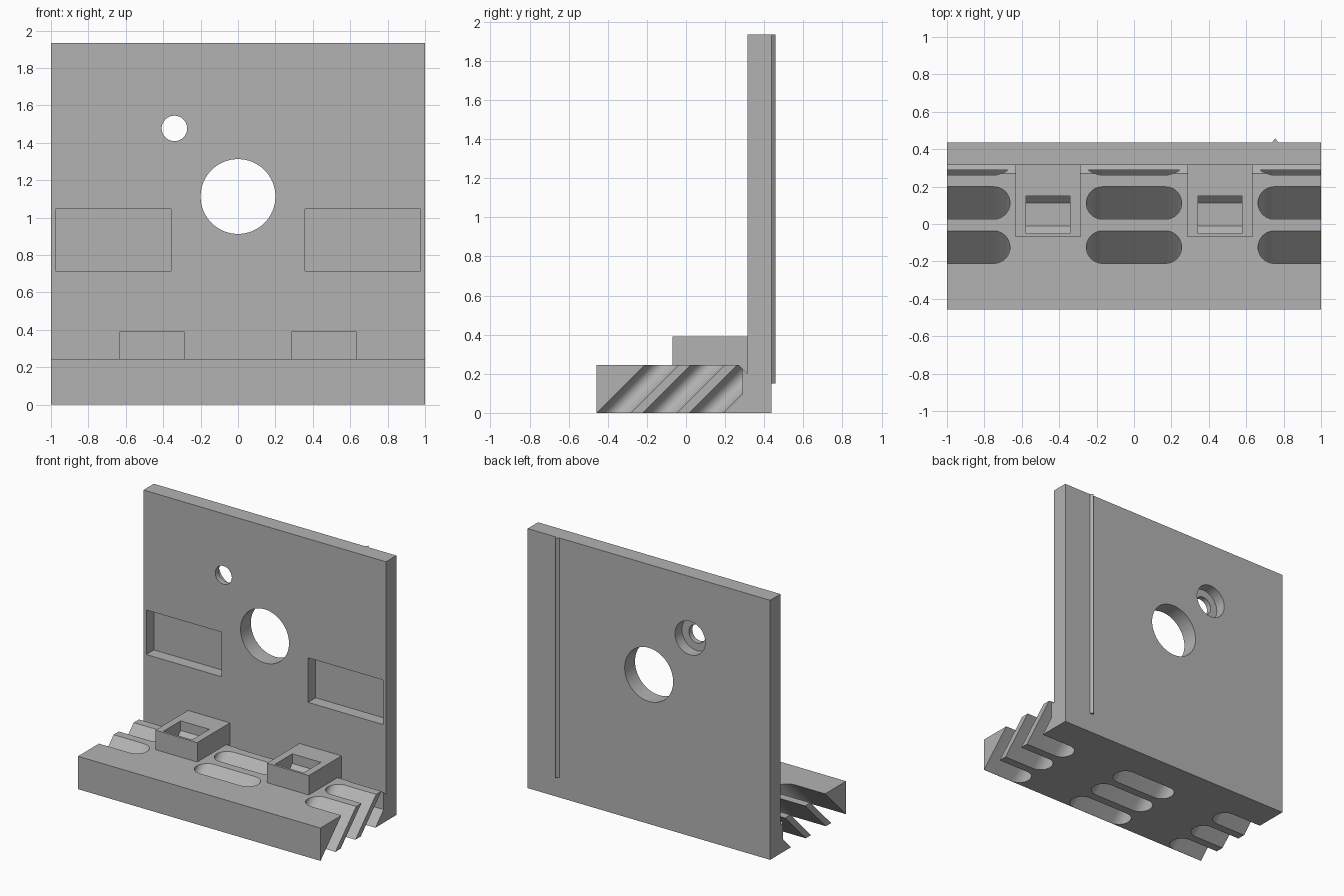
import bpy, bmesh, math
from mathutils import Vector

if "Cube" in bpy.data.objects:
    bpy.data.objects.remove(bpy.data.objects["Cube"], do_unlink=True)

grey = bpy.data.materials.new("plain_grey")
grey.use_nodes = True
grey.diffuse_color = (0.45, 0.45, 0.45, 1)
grey.node_tree.nodes["Principled BSDF"].inputs["Base Color"].default_value = (0.45, 0.45, 0.45, 1)


def prism(name, points, sweep, max_y=None):
    """Sweep a flat polygon along a vector; optionally trim it at max_y."""
    bm = bmesh.new()
    face = bm.faces.new([bm.verts.new(p) for p in points])
    top = bmesh.ops.extrude_face_region(bm, geom=[face])["geom"]
    moved = [v for v in top if isinstance(v, bmesh.types.BMVert)]
    bmesh.ops.translate(bm, verts=moved, vec=Vector(sweep))
    if max_y is not None:
        cut = bmesh.ops.bisect_plane(bm, geom=bm.verts[:] + bm.edges[:] + bm.faces[:],
                                     plane_co=(0, max_y, 0), plane_no=(0, 1, 0), clear_outer=True)
        rim = [e for e in cut["geom_cut"] if isinstance(e, bmesh.types.BMEdge)]
        bmesh.ops.holes_fill(bm, edges=rim)
    bmesh.ops.recalc_face_normals(bm, faces=bm.faces[:])
    mesh = bpy.data.meshes.new(name)
    bm.to_mesh(mesh)
    bm.free()
    mesh.materials.append(grey)
    obj = bpy.data.objects.new(name, mesh)
    bpy.context.collection.objects.link(obj)
    return obj


def along_x(name, profile, x0, x1):
    return prism(name, [(x0, y, z) for y, z in profile], (x1 - x0, 0, 0))


def box(name, x0, x1, y0, y1, z0, z1):
    return along_x(name, [(y0, z0), (y1, z0), (y1, z1), (y0, z1)], x0, x1)


def disc(name, x, z, radius, y0, y1, sides=64):
    ring = [(x + radius * math.cos(math.tau * i / sides), y0,
             z + radius * math.sin(math.tau * i / sides)) for i in range(sides)]
    return prism(name, ring, (0, y1 - y0, 0))


def slanted_slot(x, y, max_y=None):
    """Stadium outline sheared upward and backward at 45 degrees; y is its centre at z = 0."""
    radius, half, low, rise, steps = 0.087, 0.168, -0.06, 0.4, 20
    outline = []
    for side, start in ((1, -math.pi / 2), (-1, math.pi / 2)):
        for i in range(steps + 1):
            a = start + math.pi * i / steps
            outline.append((x + side * half + radius * math.cos(a), y + low + radius * math.sin(a), low))
    return prism("slot_cutter", outline, (0, rise, rise), max_y)


def carve(target, cutters):
    for cutter in cutters:
        cutter.hide_render = True
        mod = target.modifiers.new("cut", "BOOLEAN")
        mod.operation = "DIFFERENCE"
        mod.solver = "EXACT"
        mod.object = cutter
        bpy.context.view_layer.objects.active = target
        bpy.ops.object.modifier_apply(modifier=mod.name)
        bpy.data.objects.remove(cutter, do_unlink=True)


FRONT, FACE, BACK = -0.457, 0.315, 0.437
BASE_TOP, HEIGHT = 0.245, 1.935

# L-shaped body: base shelf, small groove at the corner, upright plate
body = along_x("base_and_back_plate",
               [(FRONT, 0), (BACK, 0), (BACK, HEIGHT), (FACE, HEIGHT),
                (FACE, 0.2), (0.27, BASE_TOP), (FRONT, BASE_TOP)], -1, 1)

# Large hole, and small hole with a wider recess at the back
cutters = [disc("large_hole_cutter", 0, 1.113, 0.2, 0.2, 0.6),
           disc("small_hole_cutter", -0.34, 1.477, 0.068, 0.2, 0.6),
           disc("recess_cutter", -0.34, 1.477, 0.125, 0.355, 0.6)]

# Rectangular pockets on the front of the plate
for side in (-1, 1):
    x0, x1 = sorted((side * 0.357, side * 0.977))
    cutters.append(box("pocket_cutter", x0, x1, 0.25, 0.405, 0.715, 1.047))

# Three rows of slanted slots; the back row stops short of the plate
for x in (-0.918, 0, 0.918):
    for row in range(3):
        cutters.append(slanted_slot(x, -0.3685 + 0.236 * row, 0.288 if row == 2 else None))
carve(body, cutters)

# Hollow blocks on the base
for label, x in (("right", -0.46), ("left", 0.46)):
    block = box(label + "_block", x - 0.173, x + 0.173, -0.07, FACE, 0.2, 0.39)
    well = along_x("well_cutter",
                   [(-0.052, 0.45), (-0.052, 0.32), (-0.01, 0.278),
                    (0.111, 0.278), (0.151, 0.318), (0.151, 0.45)], x - 0.118, x + 0.118)
    # The well only reaches into the block above the shelf
    carve(block, [well])

# Thin triangular ridge on the back
prism("back_ridge", [(0.738, BACK, 0.15), (0.772, BACK, 0.15), (0.755, 0.457, 0.15)],
      (0, 0, HEIGHT - 0.15))

# Round hole walls are smooth, all corners stay sharp
bpy.ops.object.select_all(action="DESELECT")
body.select_set(True)
bpy.context.view_layer.objects.active = body
bpy.ops.object.shade_smooth_by_angle(angle=math.radians(25))
